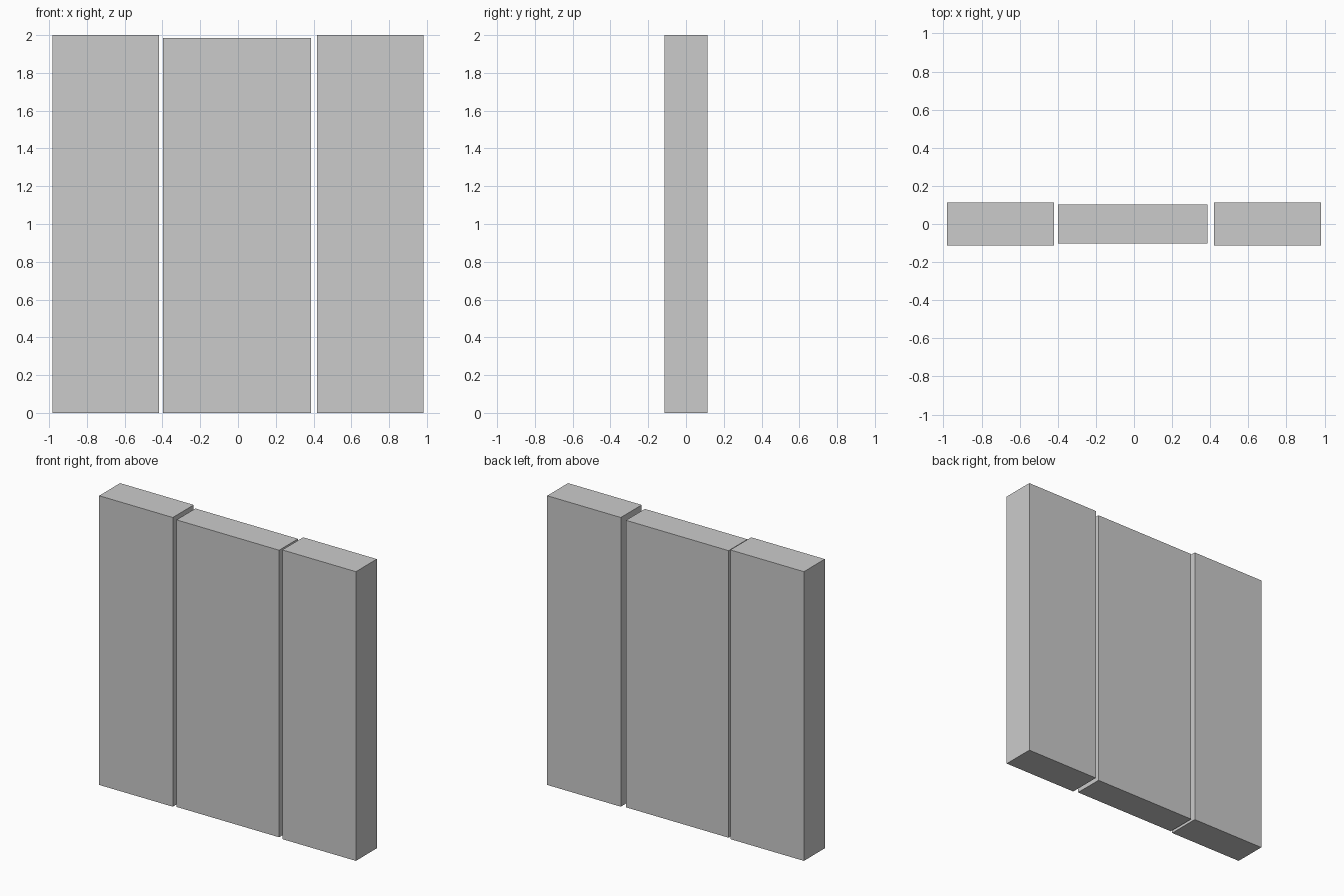
import bpy

if "Cube" in bpy.data.objects:
    bpy.data.objects.remove(bpy.data.objects["Cube"])


def box(name, x0, x1, half_depth, height):
    """Box standing on z = 0, centred on y = 0."""
    bpy.ops.mesh.primitive_cube_add(size=1, location=((x0 + x1) / 2, 0, height / 2))
    ob = bpy.context.object
    ob.name = name
    ob.scale = (x1 - x0, 2 * half_depth, height)
    bpy.ops.object.transform_apply(location=False, rotation=False, scale=True)
    return ob


# Matching side panels
box("left_panel", -0.982, -0.419, 0.114, 2.0)
box("right_panel", 0.419, 0.982, 0.114, 2.0)

# Slightly thinner and lower middle panel, set a little to the left
box("middle_panel", -0.398, 0.387, 0.103, 1.985)
